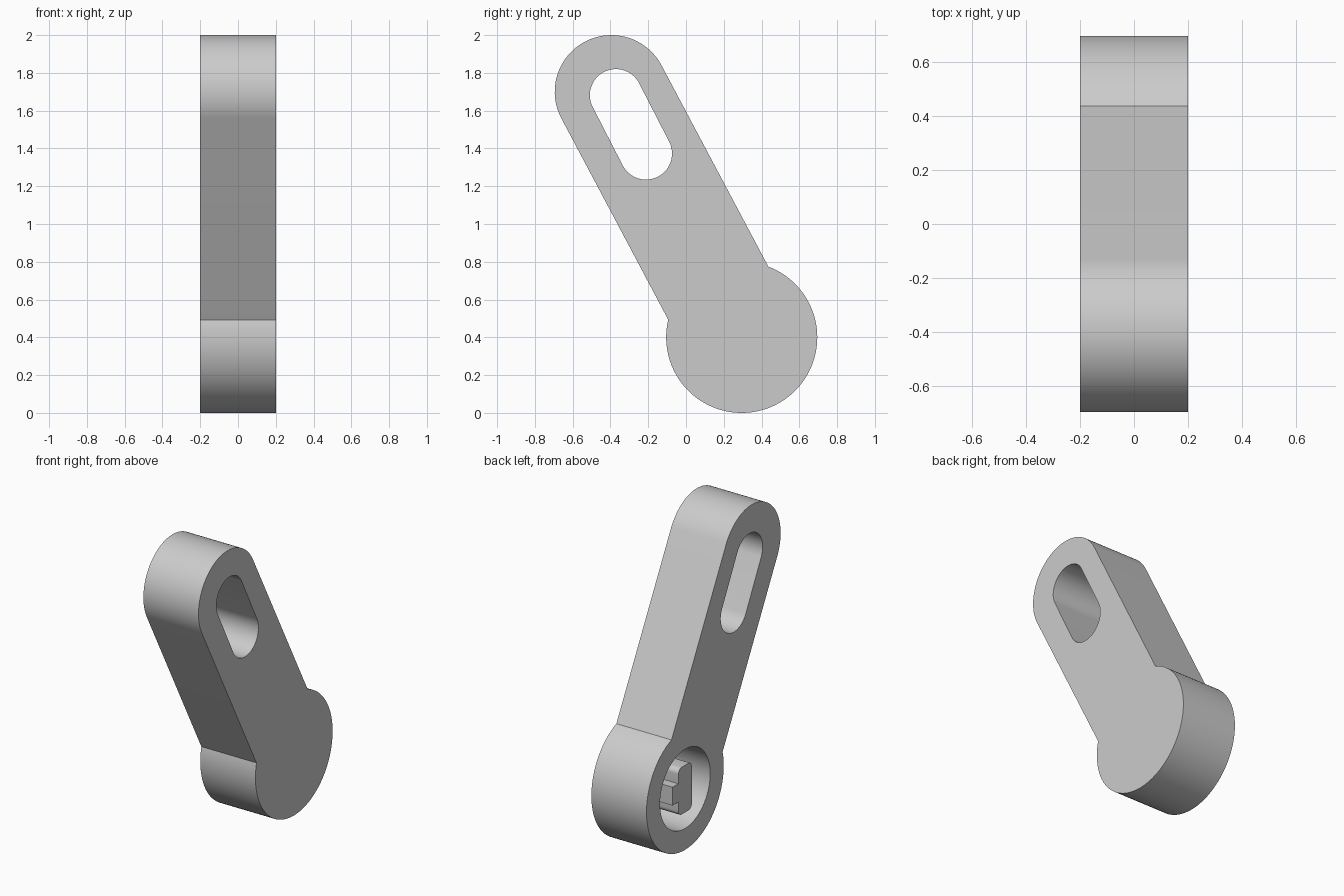
import bpy
import bmesh
from math import asin, atan2, cos, sin, pi, radians
from mathutils import Vector

cube = bpy.data.objects.get("Cube")
if cube:
    bpy.data.objects.remove(cube, do_unlink=True)

grey = bpy.data.materials.new("plain grey")
grey.use_nodes = True
grey.diffuse_color = (0.6, 0.6, 0.6, 1)
grey.node_tree.nodes["Principled BSDF"].inputs["Base Color"].default_value = (0.6, 0.6, 0.6, 1)

HALF = 0.2                      # half the lever thickness
HUB = Vector((0.295, 0.40))     # hub centre in y, z
TIP = Vector((-0.395, 1.70))    # rounded tip centre
HUB_R, TIP_R = 0.4, 0.3


def arc(centre, radius, start, end, steps=48):
    return [(centre[0] + radius * cos(start + (end - start) * i / steps),
             centre[1] + radius * sin(start + (end - start) * i / steps))
            for i in range(steps + 1)]


def capsule(low, high, radius):
    a = atan2(high[1] - low[1], high[0] - low[0])
    return (arc(high, radius, a - pi / 2, a + pi / 2)
            + arc(low, radius, a + pi / 2, a + 3 * pi / 2))


def prism(name, outline, x0, x1):
    """Extrude a y-z outline from x0 to x1."""
    bm = bmesh.new()
    face = bm.faces.new([bm.verts.new((x0, y, z)) for y, z in outline])
    new = bmesh.ops.extrude_face_region(bm, geom=[face])["geom"]
    moved = [v for v in new if isinstance(v, bmesh.types.BMVert)]
    bmesh.ops.translate(bm, verts=moved, vec=(x1 - x0, 0, 0))
    bmesh.ops.recalc_face_normals(bm, faces=bm.faces)
    mesh = bpy.data.meshes.new(name)
    bm.to_mesh(mesh)
    bm.free()
    mesh.materials.append(grey)
    obj = bpy.data.objects.new(name, mesh)
    bpy.context.collection.objects.link(obj)
    return obj


def activate(obj):
    bpy.ops.object.select_all(action="DESELECT")
    obj.select_set(True)
    bpy.context.view_layer.objects.active = obj


def cut(obj, cutter):
    mod = obj.modifiers.new("cut", "BOOLEAN")
    mod.operation = "DIFFERENCE"
    mod.solver = "EXACT"
    mod.object = cutter
    activate(obj)
    bpy.ops.object.modifier_apply(modifier=mod.name)
    bpy.data.objects.remove(cutter, do_unlink=True)


# Lever body: round hub running into a straight arm with a round tip
axis = atan2(TIP.y - HUB.y, TIP.x - HUB.x)
neck = asin(TIP_R / HUB_R)
outline = (arc(TIP, TIP_R, axis - pi / 2, axis + pi / 2)
           + arc(HUB, HUB_R, axis + neck, axis + 2 * pi - neck, 96))
lever = prism("lever_body", outline, -HALF, HALF)

# Long slot through the arm
cut(lever, prism("slot_cutter", capsule((-0.212, 1.373), (-0.371, 1.682), 0.138),
                 -HALF - 0.1, HALF + 0.1))

# Blind round pocket in the hub
FLOOR = 0.1
cut(lever, prism("pocket_cutter", arc(HUB, 0.26, 0, 2 * pi, 96)[:-1], -HALF - 0.1, FLOOR))

# Keyed post standing in the pocket: rounded bar with a side tab
W, H, R, TAB_W, TAB_H = 0.07, 0.155, 0.035, 0.13, 0.06
key = (arc((W - R, H - R), R, 0, pi / 2, 8)
       + arc((R - W, H - R), R, pi / 2, pi, 8)
       + arc((R - W, R - H), R, pi, 3 * pi / 2, 8)
       + arc((W - R, R - H), R, 3 * pi / 2, 2 * pi, 8)
       + [(W, -TAB_H), (TAB_W, -TAB_H), (TAB_W, TAB_H), (W, TAB_H)])
post = prism("key_post", [(HUB.x + y, HUB.y + z) for y, z in key], -HALF, FLOOR + 0.01)

for part in (lever, post):
    activate(part)
    bpy.ops.object.shade_smooth_by_angle(angle=radians(25))
